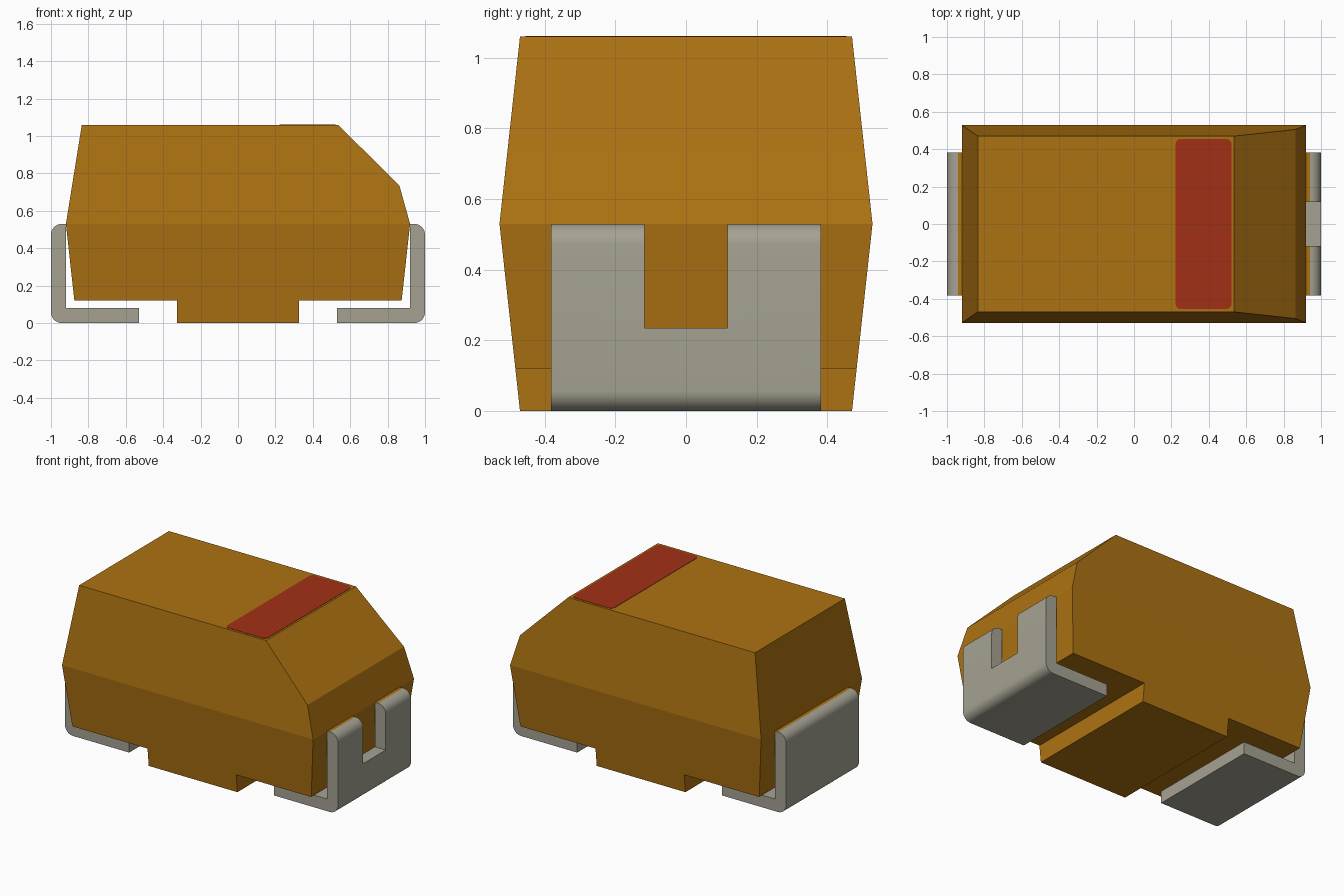
import bpy, bmesh, math

if "Cube" in bpy.data.objects:
    bpy.data.objects.remove(bpy.data.objects["Cube"], do_unlink=True)


def material(name, rgb):
    mat = bpy.data.materials.new(name)
    mat.use_nodes = True
    colour = (*rgb, 1)
    mat.diffuse_color = colour
    mat.node_tree.nodes["Principled BSDF"].inputs["Base Color"].default_value = colour
    return mat


amber = material("amber resin", (0.42, 0.17, 0.006))
metal = material("tinned metal", (0.38, 0.365, 0.29))
red = material("red marking", (0.36, 0.03, 0.008))

MID, TOP, WAIST, RIM = 0.53, 1.06, 0.528, 0.47   # heights, half-depths


def finish(bm, name, *mats):
    bmesh.ops.recalc_face_normals(bm, faces=bm.faces)
    mesh = bpy.data.meshes.new(name)
    bm.to_mesh(mesh)
    bm.free()
    for mat in mats:
        mesh.materials.append(mat)
    obj = bpy.data.objects.new(name, mesh)
    bpy.context.collection.objects.link(obj)
    return obj


def prism(outline, half_depth):
    """Extrude an x-z outline symmetrically along y."""
    bm = bmesh.new()
    face = bm.faces.new([bm.verts.new((x, -half_depth, z)) for x, z in outline])
    new = bmesh.ops.extrude_face_region(bm, geom=[face])["geom"]
    moved = [v for v in new if isinstance(v, bmesh.types.BMVert)]
    bmesh.ops.translate(bm, verts=moved, vec=(0, 2 * half_depth, 0))
    return bm


def arc(cx, cz, r, start, end, steps=8):
    angles = [math.radians(start + (end - start) * i / steps) for i in range(steps + 1)]
    return [(cx + r * math.cos(a), cz + r * math.sin(a)) for a in angles]


# Moulded body: profile split at the parting line, sides drafted both ways
bm = prism([(-0.325, 0), (0.325, 0), (0.325, 0.12), (0.875, 0.12),
            (0.92, MID), (0.863, 0.735), (0.535, TOP), (-0.835, TOP),
            (-0.92, MID), (-0.875, 0.12), (-0.325, 0.12)], 1)
bmesh.ops.bisect_plane(bm, geom=bm.verts[:] + bm.edges[:] + bm.faces[:],
                       plane_co=(0, 0, MID), plane_no=(0, 0, 1))
for v in bm.verts:
    v.co.y *= WAIST - (WAIST - RIM) * abs(v.co.z - MID) / MID
finish(bm, "body", amber)

# Bent terminals, the +x one slotted
R = 0.058
for side, name in ((1, "left_terminal"), (-1, "right_terminal")):
    outline = [(MID, 0)] + arc(1 - R, R, R, -90, 0) + arc(1 - R, MID - R, R, 0, 90)
    outline += [(0.92, MID), (0.92, 0.08), (MID, 0.08)]
    bm = prism([(side * x, z) for x, z in outline], 0.382)
    bmesh.ops.recalc_face_normals(bm, faces=bm.faces)
    # resin-coloured ledge along the top where the terminal leaves the body
    for f in bm.faces:
        if f.normal.z > 0.999 and f.calc_center_median().z > MID - 0.001:
            f.material_index = 1
    terminal = finish(bm, name, metal, amber)
    bpy.ops.object.select_all(action="DESELECT")
    terminal.select_set(True)
    bpy.context.view_layer.objects.active = terminal
    if side == 1:
        slot = finish(prism([(0.85, 0.235), (1.1, 0.235), (1.1, 0.7), (0.85, 0.7)], 0.118),
                      "slot_cutter", metal)
        slot.hide_render = True
        cut = terminal.modifiers.new("slot", "BOOLEAN")
        cut.operation = "DIFFERENCE"
        cut.solver = "EXACT"
        cut.object = slot
        bpy.ops.object.modifier_apply(modifier=cut.name)
        bpy.data.objects.remove(slot, do_unlink=True)
    bpy.ops.object.shade_smooth_by_angle(angle=math.radians(30))

# Polarity stripe: thin rounded plate on the top face
r, x0, x1, y1 = 0.03, 0.222, 0.522, 0.455
outline = []
for cx, cy, start in ((x1 - r, y1 - r, 0), (x0 + r, y1 - r, 90),
                      (x0 + r, r - y1, 180), (x1 - r, r - y1, 270)):
    outline += arc(cx, cy, r, start, start + 90, 6)
bm = bmesh.new()
face = bm.faces.new([bm.verts.new((x, y, TOP - 0.002)) for x, y in outline])
new = bmesh.ops.extrude_face_region(bm, geom=[face])["geom"]
bmesh.ops.translate(bm, vec=(0, 0, 0.004),
                    verts=[v for v in new if isinstance(v, bmesh.types.BMVert)])
finish(bm, "polarity_stripe", red)
